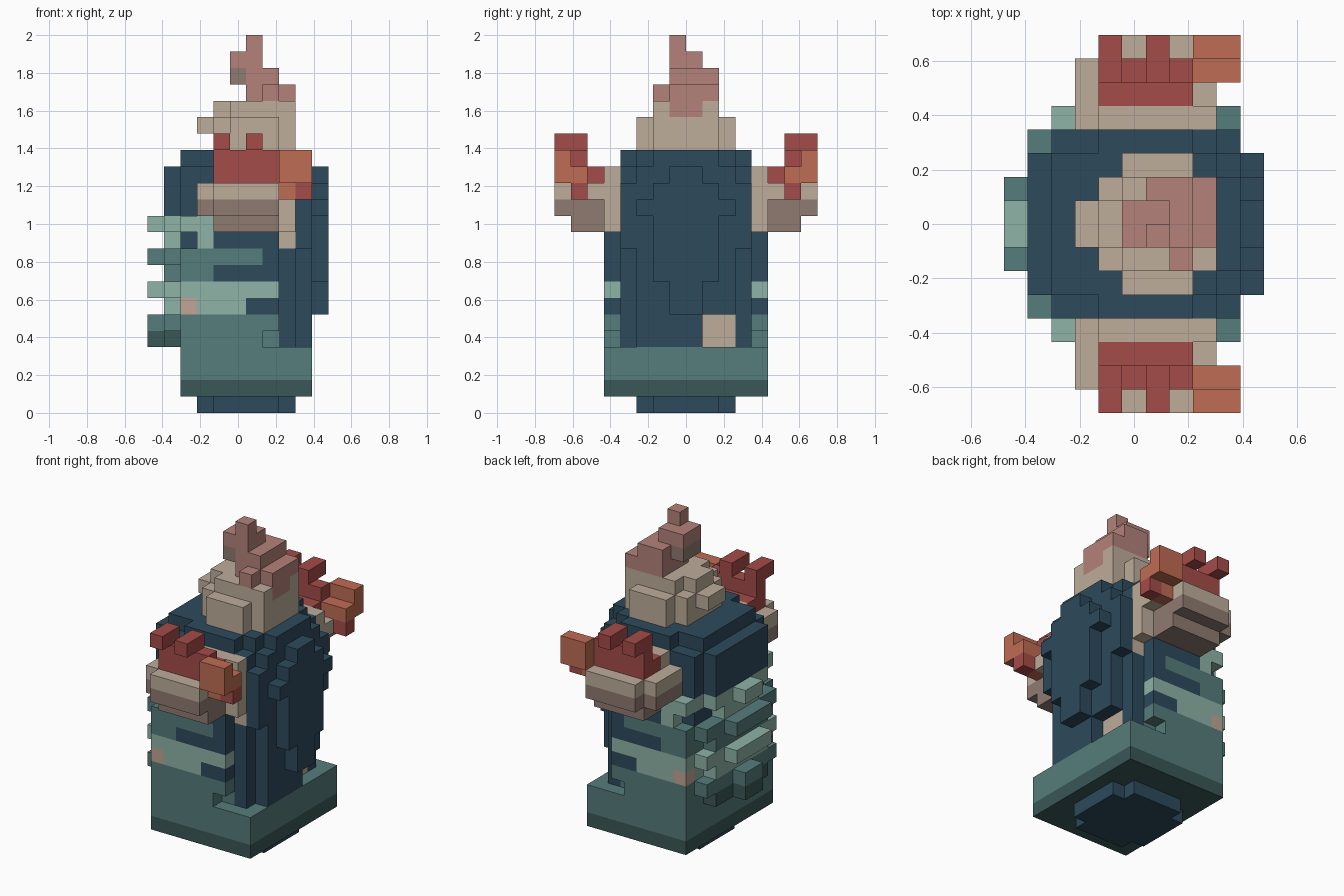
import bpy
import bmesh
from mathutils import Vector

cube = bpy.data.objects.get("Cube")
if cube:
    bpy.data.objects.remove(cube)

UNIT = 2 / 23          # edge of one block
PALETTE = {
    "navy": "2d4a5c", "green": "557d7b", "light_green": "8eb3a6",
    "dark_green": "3a5757", "beige": "bdad9a", "brown": "8f7b71",
    "red": "a44c48", "orange": "bf6c53", "pink": "b4827a", "peach": "c2a696",
}


def linear(hex_colour):
    vals = [int(hex_colour[i:i + 2], 16) / 255 for i in (0, 2, 4)]
    return [v / 12.92 if v < 0.04 else ((v + 0.055) / 1.055) ** 2.4 for v in vals] + [1]


names = list(PALETTE)
materials = []
for name in names:
    mat = bpy.data.materials.new(name)
    mat.use_nodes = True
    mat.diffuse_color = linear(PALETTE[name])
    bsdf = mat.node_tree.nodes["Principled BSDF"]
    bsdf.inputs["Base Color"].default_value = linear(PALETTE[name])
    bsdf.inputs["Roughness"].default_value = 0.9
    materials.append(mat)

cells = {}             # block position -> (part, colour)


def box(part, colour, x, y, z):
    """Fill a block range; later boxes replace earlier ones."""
    for i in range(*x):
        for j in range(*y):
            for k in range(*z):
                cells[i, j, k] = (part, colour)


def mid(part, colour, x, half, z):
    """Box centred on the middle plane."""
    box(part, colour, x, (-half, half), z)


def pair(part, colour, x, y, z):
    """Box near the front and its mirror image at the back."""
    box("front_" + part, colour, x, y, z)
    box("back_" + part, colour, x, (-y[1], -y[0]), z)


# Round foot under the plinth
mid("foot", "navy", (3, 9), 2, (0, 1))
mid("foot", "navy", (4, 8), 3, (0, 1))

# Plinth with its raised sides
mid("plinth", "dark_green", (2, 10), 5, (1, 2))
mid("plinth", "green", (2, 10), 5, (2, 4))

# Cloaked body
mid("body", "navy", (2, 9), 4, (4, 15))
mid("body", "navy", (1, 2), 3, (12, 15))
mid("body", "navy", (9, 10), 3, (4, 15))
mid("body", "navy", (9, 10), 4, (10, 14))
mid("body", "navy", (4, 8), 4, (15, 16))
mid("body", "navy", (2, 9), 3, (15, 16))
mid("body", "navy", (9, 10), 2, (15, 16))

# Ridge down the back of the cloak
mid("cloak_ridge", "navy", (10, 11), 1, (6, 15))
mid("cloak_ridge", "navy", (10, 11), 2, (8, 14))
mid("cloak_ridge", "navy", (10, 11), 3, (12, 13))

# Gap in the cloak that shows the skin
for j in (1, 2):
    for k in (4, 5):
        cells.pop((9, j, k))
box("skin_patch", "beige", (8, 9), (1, 3), (4, 6))

# Navy side panels
pair("side_panel", "navy", (3, 8), (-5, -4), (6, 12))

# Stepped green layers: colour, height, and half width at each x range
LAYERS = [
    ("green", 4, [(2, 7, 5), (7, 8, 4)]),
    ("green", 5, [(1, 2, 4), (2, 8, 5)]),
    ("light_green", 6, [(1, 2, 3), (2, 6, 5)]),
    ("light_green", 7, [(0, 1, 1), (1, 2, 3), (2, 8, 5)]),
    ("green", 8, [(1, 2, 3), (2, 4, 5)]),
    ("green", 9, [(0, 1, 2), (1, 2, 4), (2, 7, 5)]),
    ("light_green", 10, [(1, 2, 2), (3, 4, 5)]),
    ("light_green", 11, [(0, 1, 1), (1, 2, 3), (2, 4, 5)]),
]
for colour, k, steps in LAYERS:
    for x0, x1, half in steps:
        mid("green_layers", colour, (x0, x1), half, (k, k + 1))

# Knobs and dark lower edge on the layers
mid("green_layers", "dark_green", (1, 2), 3, (4, 5))
mid("green_layers", "dark_green", (0, 1), 1, (4, 5))
mid("green_layers", "green", (0, 1), 1, (5, 6))
pair("knob", "light_green", (0, 1), (-2, -1), (7, 8))
pair("knob", "light_green", (1, 2), (-4, -3), (7, 8))
pair("side_spot", "peach", (2, 3), (-5, -4), (6, 7))

# Arms and cupped hands
pair("arm", "beige", (8, 9), (-5, -4), (11, 15))
pair("arm", "beige", (4, 9), (-5, -4), (13, 15))
pair("arm", "beige", (8, 9), (-4, -3), (10, 13))
pair("hand", "brown", (4, 8), (-7, -4), (11, 12))
for colour, k in (("brown", 12), ("beige", 13)):
    pair("hand", colour, (3, 8), (-7, -4), (k, k + 1))
    pair("hand", colour, (4, 8), (-8, -7), (k, k + 1))
pair("hand", "beige", (8, 9), (-6, -5), (13, 14))

# Red claws with two prongs and an orange thumb
pair("claw", "red", (4, 8), (-7, -6), (14, 16))
pair("claw", "red", (4, 8), (-6, -5), (14, 15))
for i in (4, 6):
    pair("claw", "red", (i, i + 1), (-8, -6), (16, 17))
pair("thumb", "orange", (8, 10), (-8, -7), (14, 16))
pair("thumb", "orange", (8, 10), (-7, -6), (14, 15))
pair("thumb", "orange", (8, 9), (-7, -6), (13, 14))
pair("thumb", "red", (9, 10), (-7, -6), (13, 14))

# Head
mid("head", "beige", (4, 9), 2, (16, 18))
mid("head", "beige", (5, 8), 3, (16, 18))
mid("head", "beige", (3, 4), 1, (17, 18))
mid("head", "beige", (4, 5), 1, (18, 19))
mid("head", "beige", (5, 9), 2, (18, 19))

# Curling pink crest
mid("crest", "pink", (8, 9), 1, (18, 19))
box("crest", "pink", (6, 9), (-1, 2), (19, 20))
box("crest", "pink", (7, 8), (-2, -1), (19, 20))
box("crest", "pink", (6, 8), (-1, 2), (20, 21))
mid("crest", "brown", (5, 6), 1, (20, 21))
mid("crest", "pink", (5, 7), 1, (21, 22))
box("crest", "pink", (6, 7), (-1, 0), (22, 23))


def build(part):
    """Make one mesh from the exposed block faces of a part."""
    bm = bmesh.new()
    for pos, (owner, colour) in cells.items():
        if owner != part:
            continue
        for axis in range(3):
            for sign in (-1, 1):
                step = [0, 0, 0]
                step[axis] = sign
                if tuple(p + s for p, s in zip(pos, step)) in cells:
                    continue
                n = Vector(step) / 2
                u = Vector((n.y, n.z, n.x))
                v = 2 * n.cross(u)
                centre = Vector(pos) + Vector((-5, 0.5, 0.5)) + n
                corners = [centre - u - v, centre + u - v, centre + u + v, centre - u + v]
                face = bm.faces.new([bm.verts.new(c * UNIT) for c in corners])
                face.material_index = names.index(colour)
    bmesh.ops.remove_doubles(bm, verts=bm.verts, dist=0.001)
    bmesh.ops.dissolve_limit(bm, angle_limit=0.02, verts=bm.verts, edges=bm.edges,
                             delimit={'MATERIAL'})
    mesh = bpy.data.meshes.new(part)
    bm.to_mesh(mesh)
    bm.free()
    for mat in materials:
        mesh.materials.append(mat)
    bpy.context.collection.objects.link(bpy.data.objects.new(part, mesh))


for part in sorted({owner for owner, _ in cells.values()}):
    build(part)
